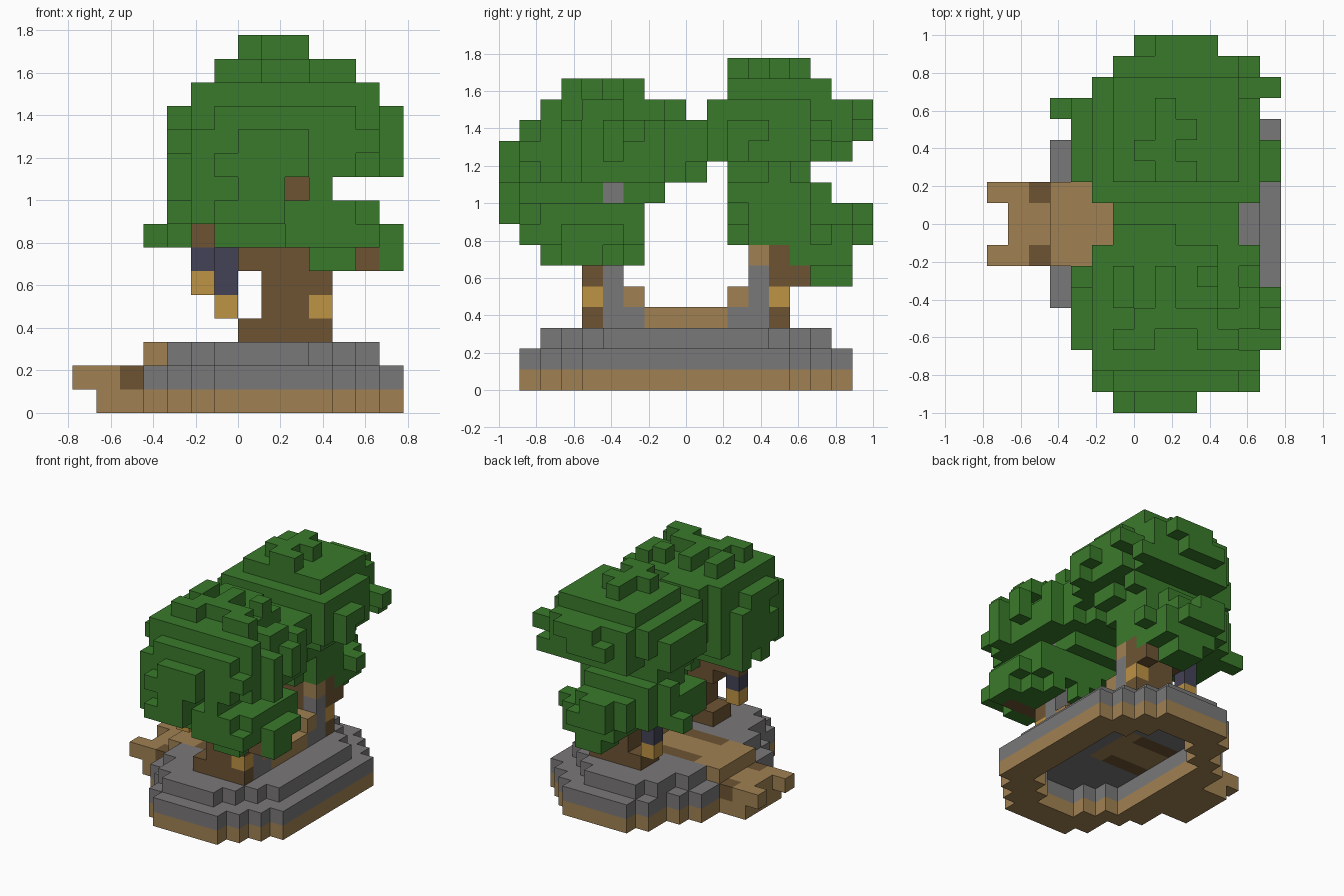
import bpy
import bmesh
import random
from mathutils import Vector

random.seed(4)
if "Cube" in bpy.data.objects:
    bpy.data.objects.remove(bpy.data.objects["Cube"])

UNIT = 1 / 9
ORIGIN = Vector((-7, -9, 0))
COLOURS = {
    "leaf_green": (58, 122, 43),
    "bark_brown": (109, 84, 51),
    "light_wood": (160, 129, 82),
    "stone_grey": (122, 120, 121),
    "chain_blue": (68, 66, 86),
    "lantern_amber": (190, 147, 68),
}
cells = {}  # grid cell -> (part, colour)


def linear(c):
    c /= 255
    return c / 12.92 if c < 0.04 else ((c + 0.055) / 1.055) ** 2.4


def make_material(name, rgb):
    mat = bpy.data.materials.new(name)
    mat.use_nodes = True
    colour = (*[linear(c) for c in rgb], 1)
    mat.diffuse_color = colour
    mat.node_tree.nodes["Principled BSDF"].inputs["Base Color"].default_value = colour
    return mat


def box(part, colour, xs, ys, zs):
    """Fill an inclusive block of grid cells."""
    for i in range(xs[0], xs[-1] + 1):
        for j in range(ys[0], ys[-1] + 1):
            for k in range(zs[0], zs[-1] + 1):
                cells[i, j, k] = (part, colour)


def both_ends(part, colour, xs, ys, zs):
    """Block plus its mirror copy across y = 0."""
    box(part, colour, xs, ys, zs)
    box(part, colour, xs, [17 - j for j in reversed(ys)], zs)


# Leaves: ragged clumps trimmed to stepped outlines
front_lo = dict(zip(range(5, 16), (8, 7, 3, 4, 4, 4, 4, 4, 5, 6, 7)))
front_hi = dict(zip(range(5, 16), (11, 14, 14, 13, 11, 14, 14, 14, 13, 12, 10)))
near_lo = dict(zip(range(6, 15), (2, 1, 0, 0, 0, 0, 1, 2, 3)))
near_hi = dict(zip(range(6, 15), (7, 7, 7, 8, 10, 10, 10, 9, 7)))
far_lo = dict(zip(range(5, 16), (15, 14, 11, 11, 11, 11, 9, 9, 10, 11, 11)))
far_hi = dict(zip(range(5, 16), (17, 17, 18, 18, 16, 15, 17, 18, 18, 16, 15)))
plan_lo = (6, 5, 5, 4, 4, 4, 4, 5, 6, 6, 5, 4, 4, 4, 3, 5, 6, 7)
plan_hi = (12, 13, 13, 14, 14, 14, 13, 13, 12, 12, 13, 14, 14, 14, 13, 14, 13, 11)
# Gaps in front of bark that shows between the leaves
gaps = {(9, 9): 4, (12, 6): 3, (5, 7): 5, (7, 6): 4, (8, 6): 4, (9, 6): 4}


def leaf_clump(part, centre, radii, lo, hi, ragged=0.27):
    for k in lo:
        for j in range(lo[k], hi[k]):
            for i in range(max(front_lo[k], plan_lo[j]), min(front_hi[k], plan_hi[j])):
                d = sum(((c + 0.5 - m) / r) ** 2
                        for c, m, r in zip((i, j, k), centre, radii))
                if j >= gaps.get((i, k), 0) and d < 1 + random.uniform(-ragged, ragged):
                    cells[i, j, k] = (part, "leaf_green")


leaf_clump("front_canopy", (8.7, 4.6, 10.9), (5.1, 5.2, 4), near_lo, near_hi)
leaf_clump("front_low_leaves", (11, 4.2, 7.8), (3.4, 3.3, 2.2), near_lo, near_hi)
leaf_clump("back_canopy", (9, 13, 12.8), (5.2, 5.2, 2.95), far_lo, far_hi)
leaf_clump("back_mid_leaves", (8.2, 13, 10), (3.4, 2.8, 2.2), far_lo, far_hi)
leaf_clump("back_low_leaves", (7.2, 14.6, 7.5), (4.4, 4, 2.4), far_lo, far_hi)
box("back_low_leaves", "leaf_green", (3, 4), (14,), (7,))
box("back_low_leaves", "leaf_green", (8, 9), (15, 16), (5, 6))
box("leaf_bridge", "leaf_green", (6, 10), (7, 9), (10, 11))
box("leaf_bridge", "leaf_green", (6, 11), (8, 10), (11, 12))
for k in near_lo:
    cells.pop((10, 0, k), None)

# Foundation: hollow oval, wood course below and stone course above
left = (2, 3, 3, 4, 5, 5, 5, 5)
right = (2, 3, 4, 5, 5, 5, 5, 5)
for n in range(8):
    for part, colour, k in (("foundation", "light_wood", 0), ("stone_course", "stone_grey", 1)):
        if n < 2:
            both_ends(part, colour, (8 - left[n], 8 + right[n]), (n + 1,), (k,))
        else:
            inner = min(n, 4)
            both_ends(part, colour, (8 - left[n], 8 - inner), (n + 1,), (k,))
            both_ends(part, colour, (8 + inner, 8 + right[n]), (n + 1,), (k,))

# Stone terrace
for n, (a, b) in enumerate(((2, 1), (3, 2), (3, 3), (4, 4), (4, 4), (4, 4), (4, 4))):
    both_ends("terrace", "stone_grey", (8 - a, 8 + b), (n + 2,), (2,))

# Entrance path with dark side planks
box("path_footing", "light_wood", (1, 2), (7, 10), (0,))
box("path_step", "light_wood", (1, 2), (7, 10), (1,))
both_ends("path_step", "light_wood", (0,), (7,), (1,))
both_ends("path_planks", "bark_brown", (2,), (7,), (1,))
box("path_deck", "light_wood", (3, 8), (7, 10), (2,))
both_ends("path_planks", "bark_brown", (5, 7), (7,), (2,))

# Trunks with flared roots and branches
both_ends("trunks", "bark_brown", (8, 10), (4, 5), (3, 5))
both_ends("trunks", "bark_brown", (8, 9), (4, 5), (6, 9))
both_ends("trunks", "bark_brown", (7,), (4, 5), (3,))
both_ends("trunks", "bark_brown", (7,), (4, 5), (6,))
box("branches", "bark_brown", (10, 12), (3,), (6,))
box("branches", "bark_brown", (5, 7), (5,), (7,))
box("branches", "bark_brown", (10,), (14,), (5,))
box("branches", "bark_brown", (10,), (13,), (6,))

# Stone posts and the hammock slung between them
both_ends("posts", "stone_grey", (10,), (5,), (3, 5))
box("posts", "stone_grey", (10,), (5,), (6, 9))
both_ends("posts", "stone_grey", (10,), (6,), (3,))
box("hammock", "light_wood", (10,), (12,), (6,))
both_ends("hammock", "light_wood", (9, 10), (6,), (4,))
box("hammock", "light_wood", (9, 10), (7, 10), (3,))

# Lanterns on the trunks and hanging from the branches
both_ends("lanterns", "lantern_amber", (10,), (4,), (4,))
for i, j, k in ((6, 13, 4), (5, 5, 5)):
    box("lanterns", "lantern_amber", (i,), (j,), (k,))
    box("lantern_chains", "chain_blue", (i,), (j,), (k + 1, 6))

# Turn each part's cells into a mesh of its exposed faces
materials = {name: make_material(name, rgb) for name, rgb in COLOURS.items()}
for part, colour in sorted(set(cells.values())):
    bm = bmesh.new()
    for cell, owner in cells.items():
        if owner != (part, colour):
            continue
        base = Vector(cell)
        for axis in range(3):
            for side in (0, 1):
                step = [0, 0, 0]
                step[axis] = 2 * side - 1
                if tuple(c + s for c, s in zip(cell, step)) in cells:
                    continue
                n, u, v = Vector(), Vector(), Vector()
                n[axis] = side
                u[(axis + 1) % 3] = 1
                v[(axis + 2) % 3] = 1
                ring = [n, n + u, n + u + v, n + v]
                if not side:
                    ring.reverse()
                bm.faces.new([bm.verts.new((base + p + ORIGIN) * UNIT) for p in ring])
    bmesh.ops.remove_doubles(bm, verts=bm.verts, dist=UNIT / 100)
    mesh = bpy.data.meshes.new(part)
    bm.to_mesh(mesh)
    bm.free()
    mesh.materials.append(materials[colour])
    bpy.context.collection.objects.link(bpy.data.objects.new(part, mesh))
